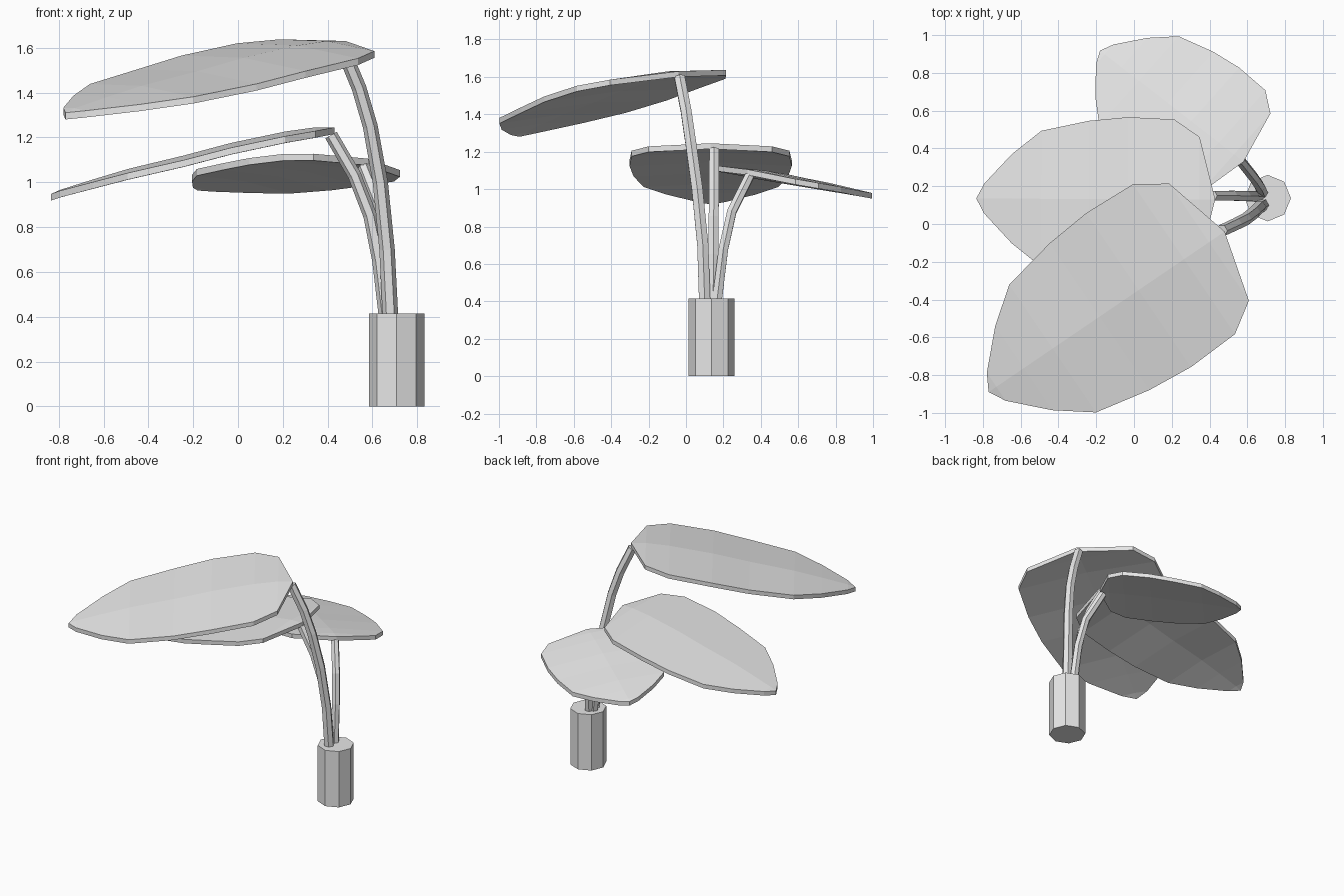
import bpy, bmesh, math
from mathutils import Vector

cube = bpy.data.objects.get("Cube")
if cube:
    bpy.data.objects.remove(cube, do_unlink=True)

grey = bpy.data.materials.new("light grey")
grey.use_nodes = True
colour = (0.8, 0.8, 0.8, 1)
grey.diffuse_color = colour
grey.node_tree.nodes["Principled BSDF"].inputs["Base Color"].default_value = colour


def finish(bm, name):
    bmesh.ops.recalc_face_normals(bm, faces=bm.faces)
    mesh = bpy.data.meshes.new(name)
    bm.to_mesh(mesh)
    bm.free()
    mesh.materials.append(grey)
    obj = bpy.data.objects.new(name, mesh)
    bpy.context.collection.objects.link(obj)
    return obj


# Leaf profile: distance along the midrib, half width, droop
PROFILE = [(0.10, 0.375, 0.0), (0.26, 0.48, 0.02), (0.55, 0.493, 0.075),
           (0.80, 0.47, 0.135), (1.10, 0.409, 0.20), (1.285, 0.269, 0.25),
           (1.46, 0.09, 0.30)]
LENGTH, DROOP = 1.51, 0.32


def leaf(name, base, tip, width, droop, roll, shear=0.0):
    base = Vector(base)
    axis = Vector(tip) - base.xy
    scale = axis.length / LENGTH
    axis.normalize()
    side = Vector((-axis.y, axis.x))
    bm = bmesh.new()

    def point(s, w, d):
        flat = base.xy + axis * (s * scale + shear * w * width) + side * w * width
        z = base.z - d * droop + roll * w * width - 0.05 * abs(w) * width
        return bm.verts.new((flat.x, flat.y, z))

    start = point(0, 0, 0)
    rows = [[point(s, k * w, d) for k in (-1, 0, 1)] for s, w, d in PROFILE]
    end = point(LENGTH, 0, DROOP)
    for i in (0, 1):
        bm.faces.new((start, rows[0][i], rows[0][i + 1]))
        bm.faces.new((end, rows[-1][i + 1], rows[-1][i]))
        for a, b in zip(rows, rows[1:]):
            bm.faces.new((a[i], b[i], b[i + 1], a[i + 1]))
    # Give the blade its thickness below the top surface
    top = list(bm.faces)
    lower = bmesh.ops.extrude_face_region(bm, geom=top, use_keep_orig=True)["geom"]
    bmesh.ops.translate(bm, verts=[v for v in lower if isinstance(v, bmesh.types.BMVert)],
                        vec=(0, 0, -0.03))
    return finish(bm, name)


def stem(name, path, radius=0.035, sides=6):
    pts = [Vector(p) for p in path]
    bm = bmesh.new()
    rings = []
    for i, p in enumerate(pts):
        along = (pts[min(i + 1, len(pts) - 1)] - pts[max(i - 1, 0)]).normalized()
        u = Vector((0, 1, 0)).cross(along).normalized()
        v = along.cross(u)
        r = radius * (1 - 0.1 * i / len(pts))
        ring = []
        for k in range(sides):
            a = math.tau * k / sides
            ring.append(bm.verts.new(p + (u * math.cos(a) + v * math.sin(a)) * r))
        rings.append(ring)
    for a, b in zip(rings, rings[1:]):
        for k in range(sides):
            n = (k + 1) % sides
            bm.faces.new((a[k], a[n], b[n], b[k]))
    bm.faces.new(rings[0])
    bm.faces.new(rings[-1])
    return finish(bm, name)


# Octagonal trunk
trunk = bmesh.new()
bmesh.ops.create_cone(trunk, cap_ends=True, segments=8, radius1=0.123, radius2=0.123, depth=0.415)
bmesh.ops.translate(trunk, verts=trunk.verts, vec=(0.708, 0.137, 0.2075))
finish(trunk, "trunk")

# Curved stems
stem("tall_stem", [(0.68, 0.10, 0.40), (0.665, 0.09, 0.70), (0.635, 0.06, 1.0),
                   (0.59, 0.025, 1.25), (0.54, 0.0, 1.42), (0.465, -0.035, 1.6)])
stem("middle_stem", [(0.66, 0.145, 0.40), (0.63, 0.147, 0.65), (0.59, 0.148, 0.85),
                     (0.52, 0.15, 1.03), (0.415, 0.15, 1.21)], 0.032)
stem("short_stem", [(0.68, 0.165, 0.40), (0.665, 0.20, 0.68), (0.635, 0.245, 0.88),
                    (0.56, 0.34, 1.07)], 0.03)

# Broad drooping leaves
leaf("large_leaf", (0.48, -0.04, 1.63), (-0.77, -0.89), 1.0, 1.0, -0.07)
leaf("middle_leaf", (0.43, 0.13, 1.245), (-0.835, 0.135), 0.88, 0.93, 0.0)
leaf("small_leaf", (0.58, 0.33, 1.105), (-0.18, 0.918), 0.77, 0.35, 0.126, 0.07)
